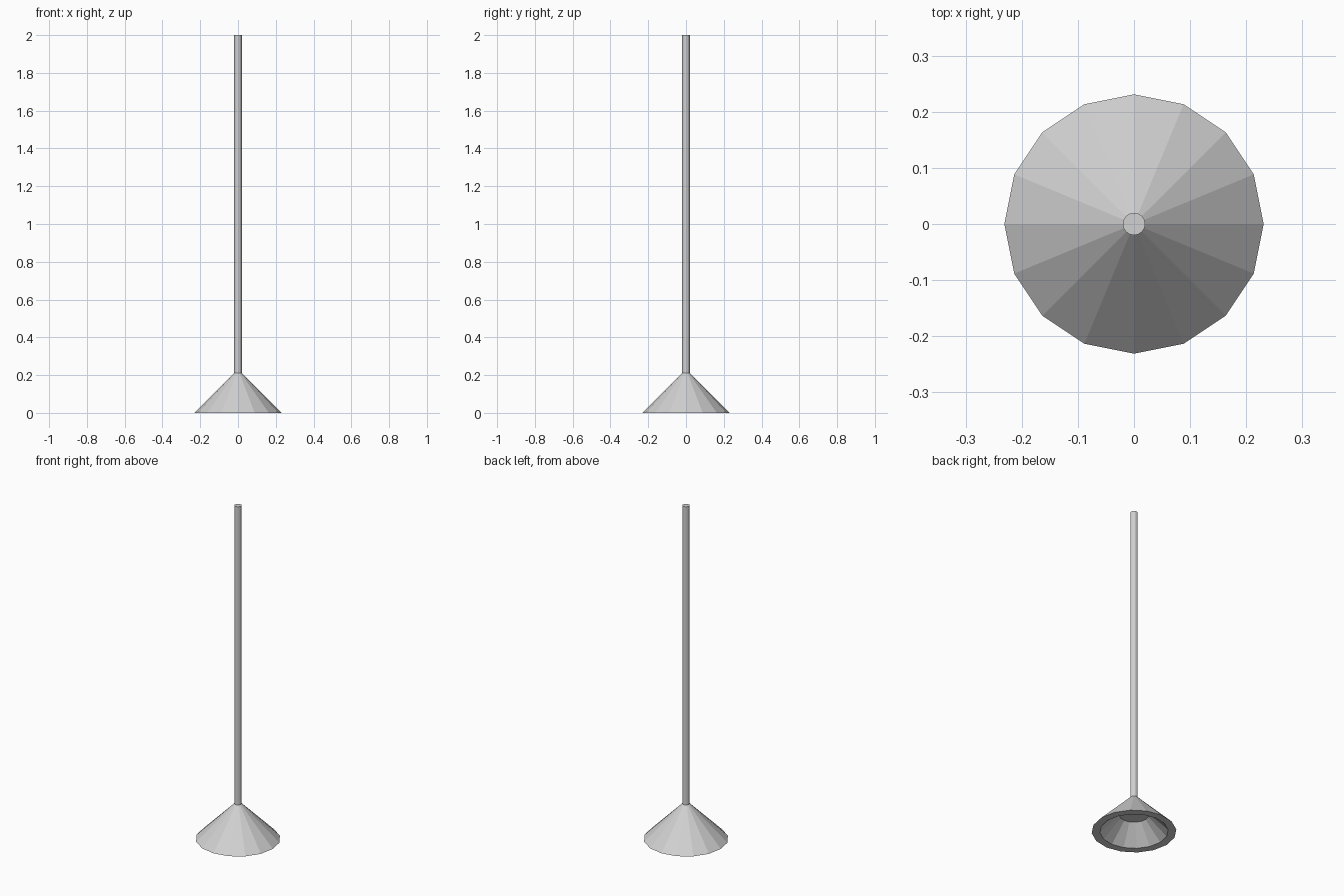
import bpy, bmesh, math

cube = bpy.data.objects.get("Cube")
if cube:
    bpy.data.objects.remove(cube, do_unlink=True)

# Single light grey finish
grey = bpy.data.materials.new("light_grey")
grey.use_nodes = True
colour = (0.64, 0.64, 0.64, 1.0)
grey.diffuse_color = colour
grey.node_tree.nodes["Principled BSDF"].inputs["Base Color"].default_value = colour


def lathe(name, profile, sides=16):
    """Flat-shaded solid of revolution from (radius, z) rings, capped at both ends."""
    bm = bmesh.new()
    rings = []
    for r, z in profile:
        rings.append([bm.verts.new((r * math.cos(math.tau * i / sides),
                                    r * math.sin(math.tau * i / sides), z))
                      for i in range(sides)])
    for a, b in zip(rings, rings[1:]):
        for i in range(sides):
            j = (i + 1) % sides
            bm.faces.new((a[i], a[j], b[j], b[i]))
    bm.faces.new(rings[0])
    bm.faces.new(rings[-1])
    bmesh.ops.recalc_face_normals(bm, faces=bm.faces)
    mesh = bpy.data.meshes.new(name)
    bm.to_mesh(mesh)
    bm.free()
    mesh.materials.append(grey)
    obj = bpy.data.objects.new(name, mesh)
    bpy.context.collection.objects.link(obj)
    return obj


# Conical foot: hollow underside with flat ceiling, flat rim, sloped outside
lathe("conical_base", [(0.082, 0.104), (0.186, 0.0), (0.231, 0.0), (0.02, 0.211)])

# Slender upright rod
lathe("pole", [(0.02, 0.20), (0.02, 2.0)])
